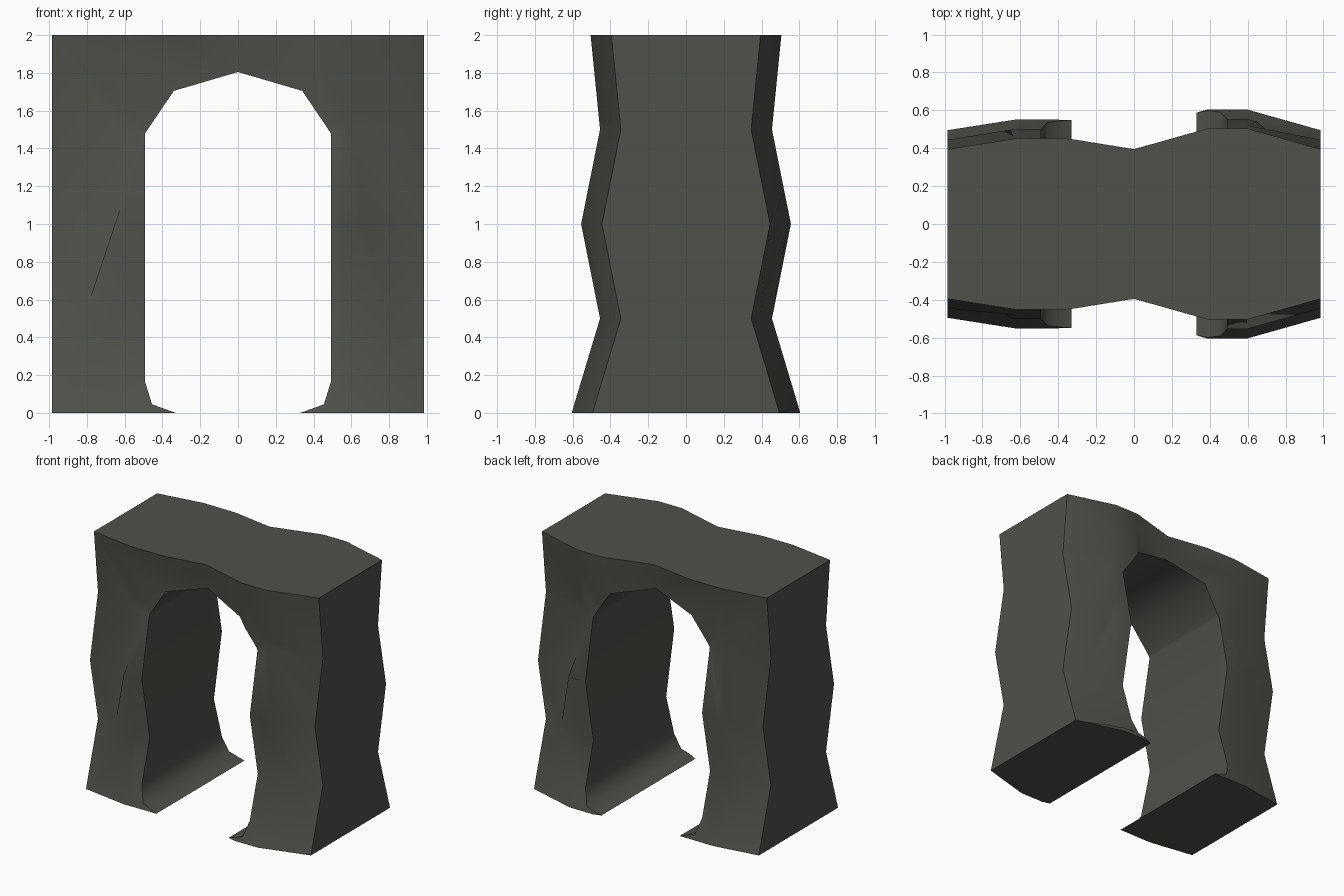
import bpy, bmesh, math

cube = bpy.data.objects.get("Cube")
if cube:
    bpy.data.objects.remove(cube, do_unlink=True)

# Half outline of the archway: outer side, foot, jamb, shoulder, crown
HALF = [(0.985, 2), (0.985, 0), (0.33, 0), (0.455, 0.045), (0.492, 0.165),
        (0.492, 1.48), (0.34, 1.705)]
CROWN = (0, 1.805)

# Half depth across the width, and the bulge added at each height
DEPTH = [(-0.985, 0.395), (-0.62, 0.452), (-0.34, 0.45), (0, 0.395),
         (0.39, 0.505), (0.595, 0.505), (0.985, 0.395)]
BULGE = [(0, 0.1), (0.5, -0.05), (1, 0.05), (1.5, -0.05), (2, 0)]


def sample(points, t):
    """Straight-line interpolation along a list of points."""
    for (a, u), (b, v) in zip(points, points[1:]):
        if t <= b:
            return u + (v - u) * (t - a) / (b - a)
    return points[-1][1]


# Flat stone colour
stone = bpy.data.materials.new("dark_stone")
stone.use_nodes = True
colour = (0.08, 0.08, 0.07, 1)
stone.diffuse_color = colour
stone.node_tree.nodes["Principled BSDF"].inputs["Base Color"].default_value = colour

# Extrude the outline into a slab
bm = bmesh.new()
outline = HALF + [CROWN] + [(-x, z) for x, z in reversed(HALF)]
front = bm.faces.new([bm.verts.new((x, -1, z)) for x, z in outline])
slab = bmesh.ops.extrude_face_region(bm, geom=[front], use_keep_orig=True)
for v in slab["geom"]:
    if isinstance(v, bmesh.types.BMVert):
        v.co.y = 1
bmesh.ops.triangulate(bm, faces=bm.faces[:])

# Cut along every bend, then push front and back into the wavy depth
cuts = [((x, 0, 0), (1, 0, 0)) for x, d in DEPTH[1:-1]]
cuts += [((0, 0, z), (0, 0, 1)) for z, d in BULGE[1:-1]]
for point, normal in cuts:
    bmesh.ops.bisect_plane(bm, geom=bm.verts[:] + bm.edges[:] + bm.faces[:],
                           dist=1e-4, plane_co=point, plane_no=normal)
for v in bm.verts:
    v.co.y *= sample(DEPTH, v.co.x) + sample(BULGE, v.co.z)

# Merge flat neighbours
bmesh.ops.dissolve_limit(bm, angle_limit=math.radians(0.5),
                         verts=bm.verts[:], edges=bm.edges[:])
bmesh.ops.recalc_face_normals(bm, faces=bm.faces[:])

mesh = bpy.data.meshes.new("stone_archway")
bm.to_mesh(mesh)
bm.free()
mesh.materials.append(stone)
arch = bpy.data.objects.new("stone_archway", mesh)
bpy.context.collection.objects.link(arch)

# Soft bends, crisp corners
bpy.ops.object.select_all(action="DESELECT")
arch.select_set(True)
bpy.context.view_layer.objects.active = arch
bpy.ops.object.shade_smooth_by_angle(angle=math.radians(60))
